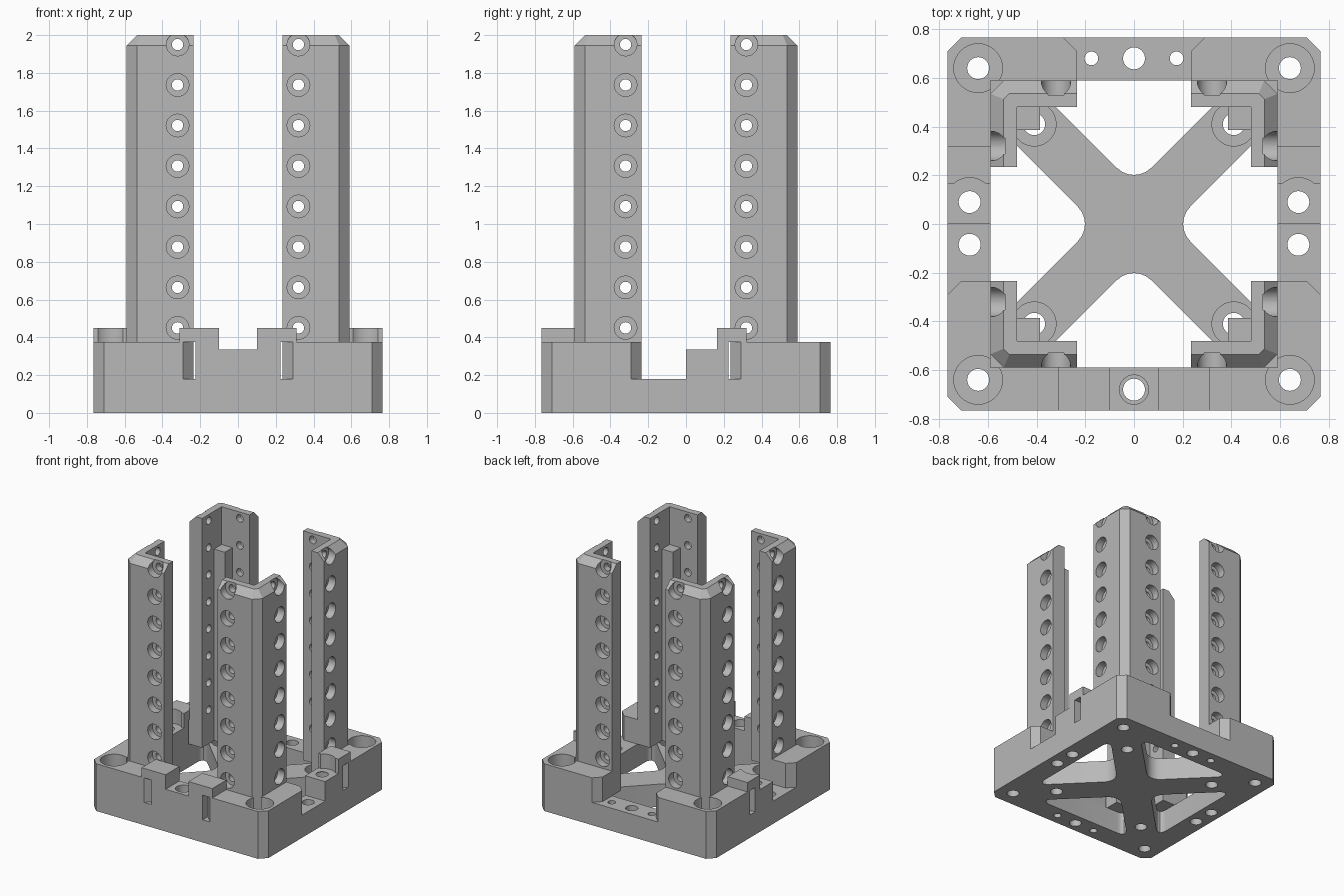
import bpy, bmesh
from math import pi
from mathutils import Matrix, Vector

cube = bpy.data.objects.get("Cube")
if cube:
    bpy.data.objects.remove(cube, do_unlink=True)

# Single grey material
grey = bpy.data.materials.new("machined_grey")
grey.use_nodes = True
colour = (0.48, 0.48, 0.48, 1)
grey.diffuse_color = colour
grey.node_tree.nodes["Principled BSDF"].inputs["Base Color"].default_value = colour

# Shared dimensions
OUT, IN, GAP, CH = 0.765, 0.59, 0.235, 0.055
FLOOR, RIM, STEP, TOP = 0.18, 0.375, 0.335, 0.45
AXES = {"X": Matrix.Rotation(pi / 2, 4, "Y"),
        "Y": Matrix.Rotation(-pi / 2, 4, "X"),
        "Z": Matrix.Identity(4)}
QUADS = [(1, 1), (-1, 1), (-1, -1), (1, -1)]


def prism(bm, points, depth):
    """Extrude a closed outline of 3D points along a vector."""
    face = bm.faces.new([bm.verts.new(p) for p in points])
    ext = bmesh.ops.extrude_face_region(bm, geom=[face])["geom"]
    verts = [v for v in ext if isinstance(v, bmesh.types.BMVert)]
    bmesh.ops.translate(bm, verts=verts, vec=depth)
    bmesh.ops.recalc_face_normals(bm, faces=bm.faces)


def flat(points, z):
    return [(x, y, z) for x, y in points]


def cylinder(bm, start, axis, length, radius):
    mid = Vector(start) + AXES[axis] @ Vector((0, 0, length / 2))
    bmesh.ops.create_cone(bm, cap_ends=True, segments=32, radius1=radius, radius2=radius,
                          depth=length, matrix=Matrix.Translation(mid) @ AXES[axis])


def finish(name, bm):
    mesh = bpy.data.meshes.new(name)
    bm.to_mesh(mesh)
    bm.free()
    mesh.materials.append(grey)
    ob = bpy.data.objects.new(name, mesh)
    bpy.context.collection.objects.link(ob)
    return ob


def cut(ob, cutters):
    """Subtract the cutters and keep the resulting mesh."""
    for c in cutters:
        mod = ob.modifiers.new("cut", "BOOLEAN")
        mod.operation, mod.solver, mod.object = "DIFFERENCE", "EXACT", c
    graph = bpy.context.evaluated_depsgraph_get()
    mesh = bpy.data.meshes.new_from_object(ob.evaluated_get(graph))
    ob.modifiers.clear()
    ob.data = mesh


def drill(name, holes):
    bm = bmesh.new()
    for start, axis, length, radius in holes:
        cylinder(bm, start, axis, length, radius)
    ob = finish(name, bm)
    ob.hide_render = True
    return ob


# Cutters: vertical bores and counterbores
bores, wide = [], []
for sx, sy in QUADS:
    bores += [((sx * 0.64, sy * 0.64, -0.1), "Z", 1, 0.045),
              ((sx * 0.41, sy * 0.41, -0.1), "Z", 0.5, 0.045),
              ((sx * 0.175, sy * 0.68, -0.1), "Z", 0.35, 0.028)]
    wide += [((sx * 0.64, sy * 0.64, 0.21), "Z", 0.5, 0.1),
             ((sx * 0.41, sy * 0.41, 0.1), "Z", 0.2, 0.09)]
for s in (1, -1):
    bores += [((s * 0.675, 0.09, -0.1), "Z", 1, 0.045),
              ((s * 0.675, -0.085, -0.1), "Z", 1, 0.045),
              ((0, s * 0.68, -0.1), "Z", 1, 0.045)]
    wide.append(((s * 0.675, 0.09, 0.27), "Z", 0.06, 0.075))
    wide.append(((s * 0.675, 0.09, STEP), "Z", 0.3, 0.1))
wide.append(((0, -0.68, 0.27), "Z", 0.3, 0.06))
bore_cutter = drill("bore_cutter", bores)
wide_cutter = drill("counterbore_cutter", wide)

# Cutter: four rounded triangles that leave a diagonal cross
bm = bmesh.new()
for i in range(4):
    rot = Matrix.Rotation(i * pi / 2, 3, "Z")
    tri = [(0, 0.16, -0.1), (0.43, IN, -0.1), (-0.43, IN, -0.1)]
    prism(bm, [rot @ Vector(p) for p in tri], (0, 0, 0.5))
upright = [e for e in bm.edges if abs(e.verts[0].co.z - e.verts[1].co.z) > 0.1]
bmesh.ops.bevel(bm, geom=upright, offset=0.1, segments=6, profile=0.5, affect="EDGES")
window_cutter = finish("window_cutter", bm)

parts = []

# Base plate
bm = bmesh.new()
a, b = OUT, OUT - CH
prism(bm, flat([(a, -b), (a, b), (b, a), (-b, a), (-a, b), (-a, -b), (-b, -a), (b, -a)], 0),
      (0, 0, FLOOR))
base = finish("base_plate", bm)
cut(base, [window_cutter, bore_cutter, wide_cutter])
parts.append(base)

# Raised corner walls
for i, (sx, sy) in enumerate(QUADS):
    bm = bmesh.new()
    g = GAP + CH
    outline = [(IN, GAP), (b, GAP), (a, g), (a, b), (b, a), (g, a), (GAP, b), (GAP, IN), (IN, IN)]
    prism(bm, flat([(sx * x, sy * y) for x, y in outline], FLOOR), (0, 0, RIM - FLOOR))
    wall = finish(f"corner_wall_{i + 1}", bm)
    cut(wall, [bore_cutter, wide_cutter])
    parts.append(wall)

# Front key: stepped block with two overhanging lugs
half = [(0.1, STEP), (0.1, TOP), (0.31, TOP), (0.31, RIM), (0.225, RIM), (0.225, FLOOR)]
profile = half + [(-x, z) for x, z in reversed(half)]
bm = bmesh.new()
prism(bm, [(x, -OUT, z) for x, z in profile], (0, OUT - IN, 0))
key = finish("front_key", bm)
cut(key, [bore_cutter, wide_cutter])
parts.append(key)

# Side keys: half block with one lug
profile = [(0, FLOOR), (0.225, FLOOR), (0.225, RIM), (0.32, RIM), (0.32, TOP),
           (0.165, TOP), (0.165, STEP), (0, STEP)]
for name, s in (("left_key", 1), ("right_key", -1)):
    bm = bmesh.new()
    prism(bm, [(s * IN, y, z) for y, z in profile], (s * (OUT - IN), 0, 0))
    key = finish(name, bm)
    cut(key, [bore_cutter, wide_cutter])
    parts.append(key)

# Cutters: rows of counterbored holes in one post
LEG, ROWS = 0.48, [0.45 + 0.2143 * i for i in range(8)]
small, large = [], []
for z in ROWS:
    small += [((0.32, LEG - 0.05, z), "Y", 0.2, 0.03), ((LEG - 0.05, 0.32, z), "X", 0.2, 0.03)]
    large += [((0.32, 0.53, z), "Y", 0.1, 0.06), ((0.53, 0.32, z), "X", 0.1, 0.06)]
small_cutter = drill("post_bore_cutter", small)
large_cutter = drill("post_counterbore_cutter", large)

# Angle post with chamfered outer corner and top rim
bm = bmesh.new()
prism(bm, flat([(GAP, LEG), (LEG, LEG), (LEG, GAP), (IN, GAP), (IN, IN - CH),
                (IN - CH, IN), (GAP, IN)], FLOOR), (0, 0, 2 - FLOOR))
rim = []
for e in bm.edges:
    m = (e.verts[0].co + e.verts[1].co) / 2
    along_leg = max(m.x, m.y) > IN - 0.001 and min(m.x, m.y) > GAP + 0.01
    if m.z > 1.99 and (along_leg or m.x + m.y > 2 * IN - 1.1 * CH):
        rim.append(e)
bmesh.ops.bevel(bm, geom=rim, offset=CH, segments=1, affect="EDGES")
post = finish("post_1", bm)
cut(post, [small_cutter, large_cutter])

# Square rib inside the post corner
bm = bmesh.new()
prism(bm, flat([(0.385, 0.385), (LEG, 0.385), (LEG, LEG), (0.385, LEG)], FLOOR),
      (0, 0, 1.7 - FLOOR))
rib = finish("post_rib_1", bm)
parts += [post, rib]

# Mirror post and rib to the other corners
for i, (sx, sy) in enumerate(QUADS[1:]):
    for src, name in ((post, "post"), (rib, "post_rib")):
        bm = bmesh.new()
        bm.from_mesh(src.data)
        bmesh.ops.transform(bm, matrix=Matrix.Diagonal((sx, sy, 1, 1)), verts=bm.verts)
        if sx * sy < 0:
            bmesh.ops.reverse_faces(bm, faces=bm.faces)
        parts.append(finish(f"{name}_{i + 2}", bm))

for c in (bore_cutter, wide_cutter, window_cutter, small_cutter, large_cutter):
    bpy.data.objects.remove(c, do_unlink=True)

# Smooth bores, sharp edges
bpy.ops.object.select_all(action="DESELECT")
for ob in parts:
    ob.select_set(True)
bpy.context.view_layer.objects.active = base
bpy.ops.object.shade_smooth_by_angle(angle=pi / 6)
